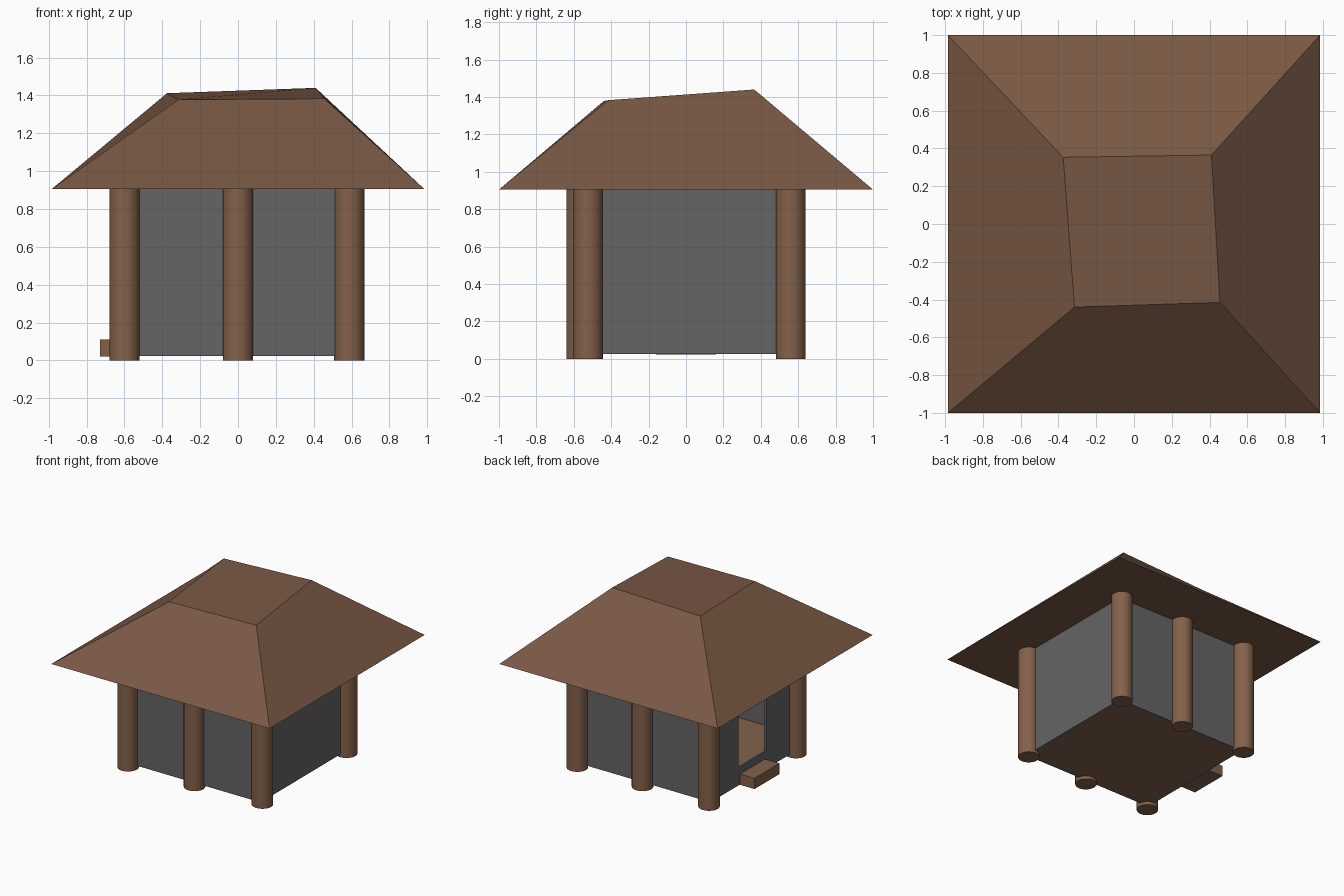
import bpy, bmesh

if "Cube" in bpy.data.objects:
    bpy.data.objects.remove(bpy.data.objects["Cube"])

wood = bpy.data.materials.new("wood")
wood.diffuse_color = (0.23, 0.12, 0.07, 1)
wood.use_nodes = True
wood.node_tree.nodes["Principled BSDF"].inputs["Base Color"].default_value = wood.diffuse_color
thatch = bpy.data.materials.new("roof_brown")
thatch.diffuse_color = (0.19, 0.097, 0.058, 1)
thatch.use_nodes = True
thatch.node_tree.nodes["Principled BSDF"].inputs["Base Color"].default_value = thatch.diffuse_color
stone = bpy.data.materials.new("wall_grey")
stone.diffuse_color = (0.13, 0.13, 0.13, 1)
stone.use_nodes = True
stone.node_tree.nodes["Principled BSDF"].inputs["Base Color"].default_value = stone.diffuse_color

WEST, EAST, FRONT, BACK = -0.60, 0.59, -0.55, 0.54
LOW, FLOOR, EAVE, T = 0.025, 0.175, 0.905, 0.02


def box(name, lo, hi, mat):
    bpy.ops.mesh.primitive_cube_add(
        size=1, location=[(a + b) / 2 for a, b in zip(lo, hi)])
    ob = bpy.context.object
    ob.name = name
    ob.scale = [b - a for a, b in zip(lo, hi)]
    bpy.ops.object.transform_apply(location=False, rotation=False, scale=True)
    ob.data.materials.append(mat)
    return ob


def post(name, x, y):
    bpy.ops.mesh.primitive_cylinder_add(
        vertices=32, radius=0.08, depth=EAVE, location=(x, y, EAVE / 2))
    ob = bpy.context.object
    ob.name = name
    ob.data.materials.append(wood)
    bpy.ops.object.shade_smooth_by_angle()


# Six round posts, three along the front and three along the back
for side, spots in {
    "front": ((-0.60, -0.56), (0, -0.56), (0.588, -0.525)),
    "back": ((-0.60, 0.56), (0, 0.56), (0.588, 0.56)),
}.items():
    for place, (x, y) in zip(("left", "middle", "right"), spots):
        post(f"{side}_{place}_post", x, y)

# Raised floor and the thin walls around it
box("floor", (WEST + T, FRONT + T, LOW), (EAST - T, BACK - T, FLOOR), wood)
box("front_wall", (WEST, FRONT, LOW), (EAST, FRONT + T, EAVE), stone)
box("back_wall", (WEST, BACK - T, LOW), (EAST, BACK, EAVE), stone)
box("right_wall", (EAST - T, FRONT + T, LOW), (EAST, BACK - T, EAVE), stone)

# Left wall with the doorway cut out
left = box("left_wall", (WEST, FRONT + T, LOW), (WEST + T, BACK - T, EAVE), stone)
cutter = box("door_cutter", (WEST - 0.1, -0.18, FLOOR), (WEST + 0.1, 0.18, 0.77), stone)
cutter.hide_render = True
cutter.hide_viewport = True
cut = left.modifiers.new("doorway", "BOOLEAN")
cut.object = cutter
cut.solver = "EXACT"

# Door step
box("door_step", (-0.73, -0.16, 0.022), (WEST, 0.16, 0.11), wood)

# Crooked hip roof with a flat, slanted top
bm = bmesh.new()
eaves = [bm.verts.new((x, y, EAVE)) for x, y in
         ((-0.985, -1), (0.985, -1), (0.985, 1), (-0.985, 1))]
top = [bm.verts.new(p) for p in
       ((-0.315, -0.44, 1.378), (0.455, -0.415, 1.383),
        (0.41, 0.365, 1.44), (-0.375, 0.353, 1.412))]
bm.faces.new(eaves[::-1])
bm.faces.new(top)
for i in range(4):
    j = (i + 1) % 4
    bm.faces.new((eaves[i], eaves[j], top[j], top[i]))
mesh = bpy.data.meshes.new("roof")
bm.to_mesh(mesh)
bm.free()
mesh.materials.append(thatch)
bpy.context.collection.objects.link(bpy.data.objects.new("roof", mesh))
